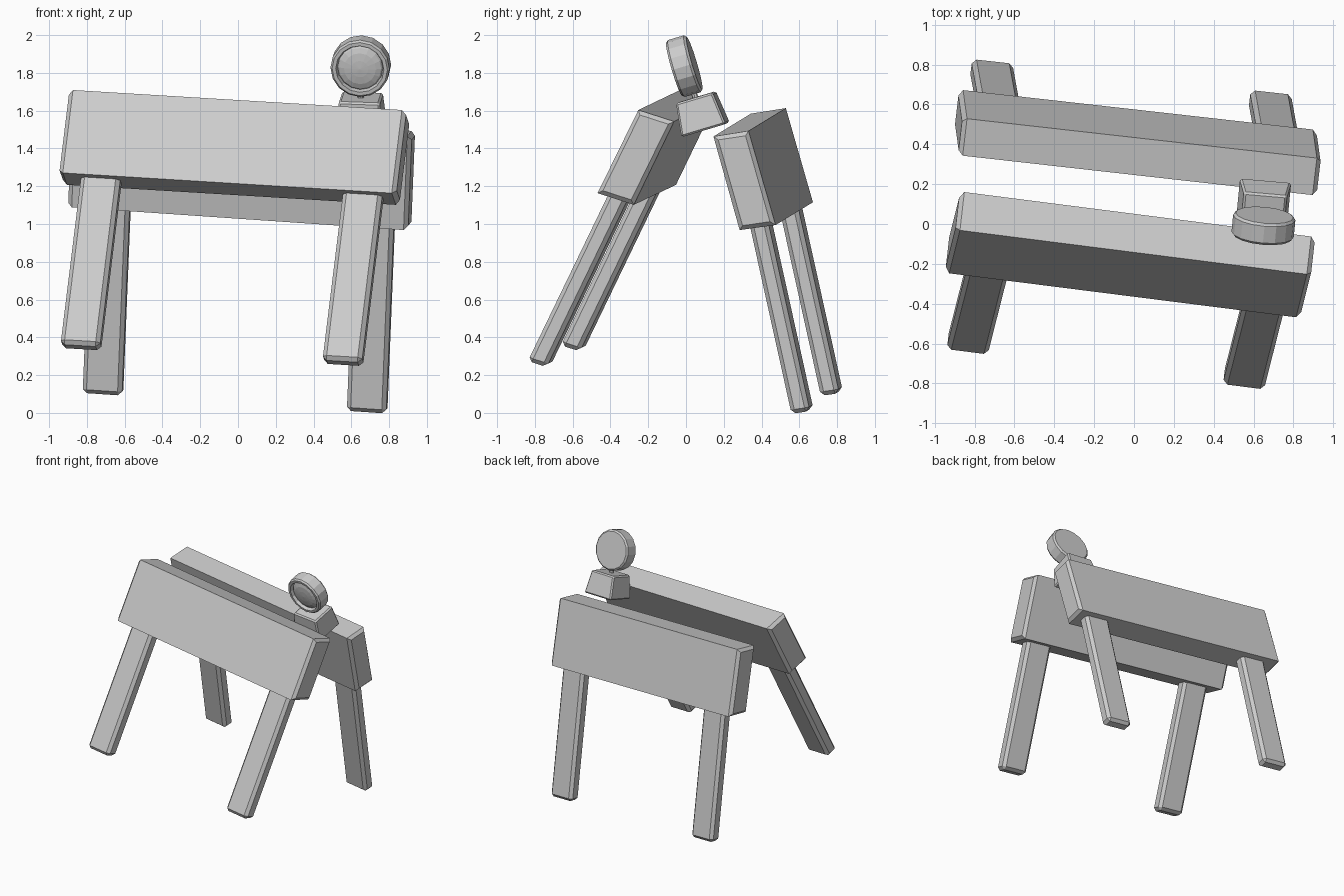
import bpy, bmesh, math
from mathutils import Vector as V, Euler, Matrix

if "Cube" in bpy.data.objects:
    bpy.data.objects.remove(bpy.data.objects["Cube"])


def link(name, bm):
    bmesh.ops.recalc_face_normals(bm, faces=bm.faces[:])
    me = bpy.data.meshes.new(name)
    bm.to_mesh(me)
    bm.free()
    ob = bpy.data.objects.new(name, me)
    bpy.context.collection.objects.link(ob)
    return ob


def slab(name, c, u, v, w, bevel, pick):
    """Slanted box spanned by three full-length edge vectors, with chosen edges chamfered."""
    bm = bmesh.new()
    bmesh.ops.create_cube(bm, size=1)
    edges = [e for e in bm.edges if pick(e.verts[0].co, e.verts[1].co)]
    for p in bm.verts:
        p.co = c + u * p.co.x + v * p.co.y + w * p.co.z
    bmesh.ops.bevel(bm, geom=edges, offset=bevel, segments=1, affect='EDGES')
    return link(name, bm)


def end_edges(a, b):
    return abs(a.x - b.x) < 0.1


def all_edges(a, b):
    return True


# Boards: centre, length, thickness and height vectors, leg vector
boards = {
    "front": (V((-.019, -.154, 1.406)), V((1.785, -.226, -.107)),
              V((.022, .192, -.062)), V((.054, .216, .44)), V((.108, .425, .88))),
    "back": (V((.019, .4075, 1.29)), V((1.80, -.2, -.122)),
             V((.022, .188, .028)), V((.02, -.141, .497)), V((.04, -.218, .985))),
}
for side, (c, u, v, w, leg) in boards.items():
    slab(side + "_board", c, u, v, w, 0.022, end_edges)
    # Two legs below each board, their tops tucked into it
    for label, t in (("left", -.38), ("right", .397)):
        top = c - w / 2 + u * t
        full = leg * 1.06
        slab(f"{side}_{label}_leg", top - leg + full / 2, u.normalized() * .21,
             v * .52, full, 0.022, all_edges)

# Warning lamp: everything shares one leaning frame
rot = Euler((math.radians(16.5), math.radians(2), math.radians(-5))).to_matrix()


def place(ob, loc):
    ob.matrix_world = Matrix.Translation(loc) @ rot.to_4x4()


# Battery box, narrower at the top
bm = bmesh.new()
bmesh.ops.create_cube(bm, size=1)
for p in bm.verts:
    k = 1 if p.co.z < 0 else .83
    p.co = V((p.co.x * .26 * k, p.co.y * .245 * k, p.co.z * .18))
bmesh.ops.bevel(bm, geom=bm.edges[:], offset=.01, segments=1, affect='EDGES')
place(link("lamp_base", bm), V((.65, .078, 1.585)))

# Stem
bm = bmesh.new()
bmesh.ops.create_cone(bm, cap_ends=True, segments=8, radius1=.016, radius2=.016, depth=.10)
place(link("lamp_stem", bm), V((.65, .043, 1.69)))


def lathe(name, profile, segments):
    """Spin a (radius, y) profile around the y axis."""
    bm = bmesh.new()
    vs = [bm.verts.new((r, y, 0)) for r, y in profile]
    es = [bm.edges.new(pair) for pair in zip(vs, vs[1:])]
    bmesh.ops.spin(bm, geom=vs + es, cent=(0, 0, 0), axis=(0, 1, 0),
                   angle=math.tau, steps=segments)
    bmesh.ops.remove_doubles(bm, verts=bm.verts[:], dist=1e-4)
    return link(name, bm)


# Housing with a raised rim, and a domed lens sunk inside it
centre = V((.65, -.008, 1.836))
place(lathe("lamp_housing", [(0, .055), (.145, .055), (.157, .043), (.157, -.045), (.147, -.057),
                             (.128, -.057), (.12, -.03), (0, -.03)], 16), centre)
place(lathe("lamp_lens", [(.122, -.028), (.112, -.04), (.085, -.05), (.045, -.056), (0, -.059)], 16),
      centre)
